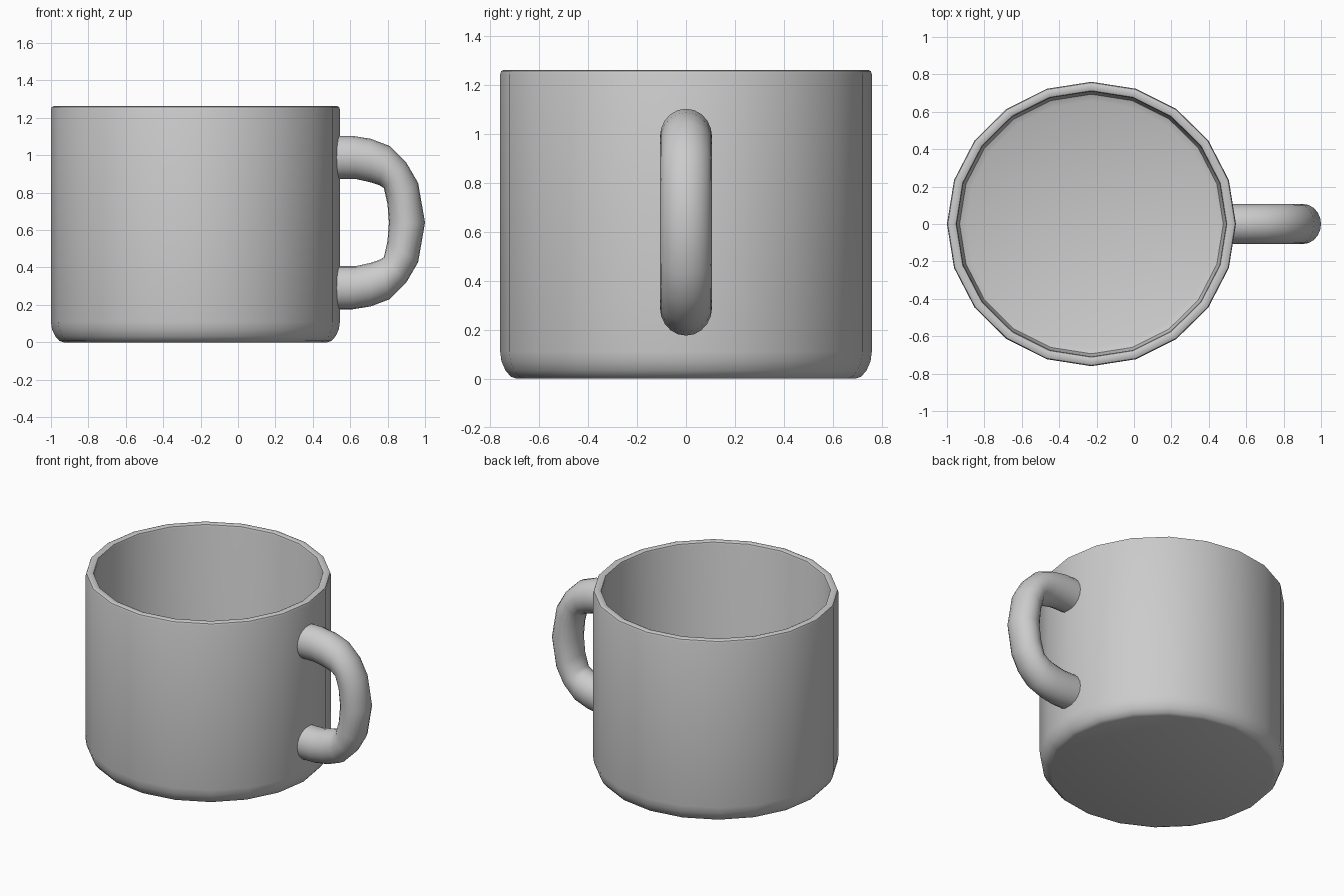
import bpy, bmesh
from math import sin, cos, pi, radians
from mathutils import Vector

if "Cube" in bpy.data.objects:
    bpy.data.objects.remove(bpy.data.objects["Cube"])


def skin(name, rings, angle):
    """Bridge equal-sized rings of points into a tube with capped ends."""
    bm = bmesh.new()
    loops = [[bm.verts.new(p) for p in ring] for ring in rings]
    n = len(loops[0])
    for a, b in zip(loops, loops[1:]):
        for i in range(n):
            j = (i + 1) % n
            bm.faces.new((a[i], a[j], b[j], b[i]))
    bm.faces.new(loops[0])
    bm.faces.new(loops[-1])
    bmesh.ops.recalc_face_normals(bm, faces=bm.faces)
    mesh = bpy.data.meshes.new(name)
    bm.to_mesh(mesh)
    bm.free()
    obj = bpy.data.objects.new(name, mesh)
    bpy.context.collection.objects.link(obj)
    bpy.ops.object.select_all(action='DESELECT')
    obj.select_set(True)
    bpy.context.view_layer.objects.active = obj
    bpy.ops.object.shade_smooth_by_angle(angle=radians(angle))
    return obj


# Cup body: 20-sided lathe, outside from the base up, over the rim, down to the floor
SIDES, CX, Y_SCALE = 20, -0.2275, 0.984
profile = [(0.705, 0), (0.728, 0.008), (0.75, 0.033), (0.767, 0.07), (0.7725, 0.11),
           (0.7725, 1.245), (0.768, 1.258), (0.757, 1.263),
           (0.735, 1.263), (0.724, 1.258), (0.72, 1.245),
           (0.718, 0.12), (0.705, 0.075), (0.67, 0.06)]
skin("cup_body",
     [[(CX + r * cos(2 * pi * i / SIDES), Y_SCALE * r * sin(2 * pi * i / SIDES), z)
       for i in range(SIDES)] for r, z in profile], 40)

# Handle: (outer x, z, inner x, z) stations of the upper half, mirrored about mid height
MID, HALF_WIDTH, SEGS = 0.64, 0.107, 20
upper = [(0.51, 1.104, 0.51, 0.873), (0.61, 1.104, 0.63, 0.873),
         (0.71, 1.088, 0.71, 0.855), (0.81, 1.05, 0.755, 0.84),
         (0.90, 0.96, 0.78, 0.825), (0.963, 0.852, 0.799, 0.74)]
lower = [(a, 2 * MID - b, c, 2 * MID - d) for a, b, c, d in reversed(upper)]
rings = []
for ox, oz, ix, iz in upper + [(1.0, MID, 0.807, MID)] + lower:
    outer, inner = Vector((ox, 0, oz)), Vector((ix, 0, iz))
    mid, half = (outer + inner) / 2, (outer - inner) / 2
    rings.append([mid + half * cos(2 * pi * k / SEGS)
                  + Vector((0, HALF_WIDTH * sin(2 * pi * k / SEGS), 0))
                  for k in range(SEGS)])
skin("handle", rings, 60)
